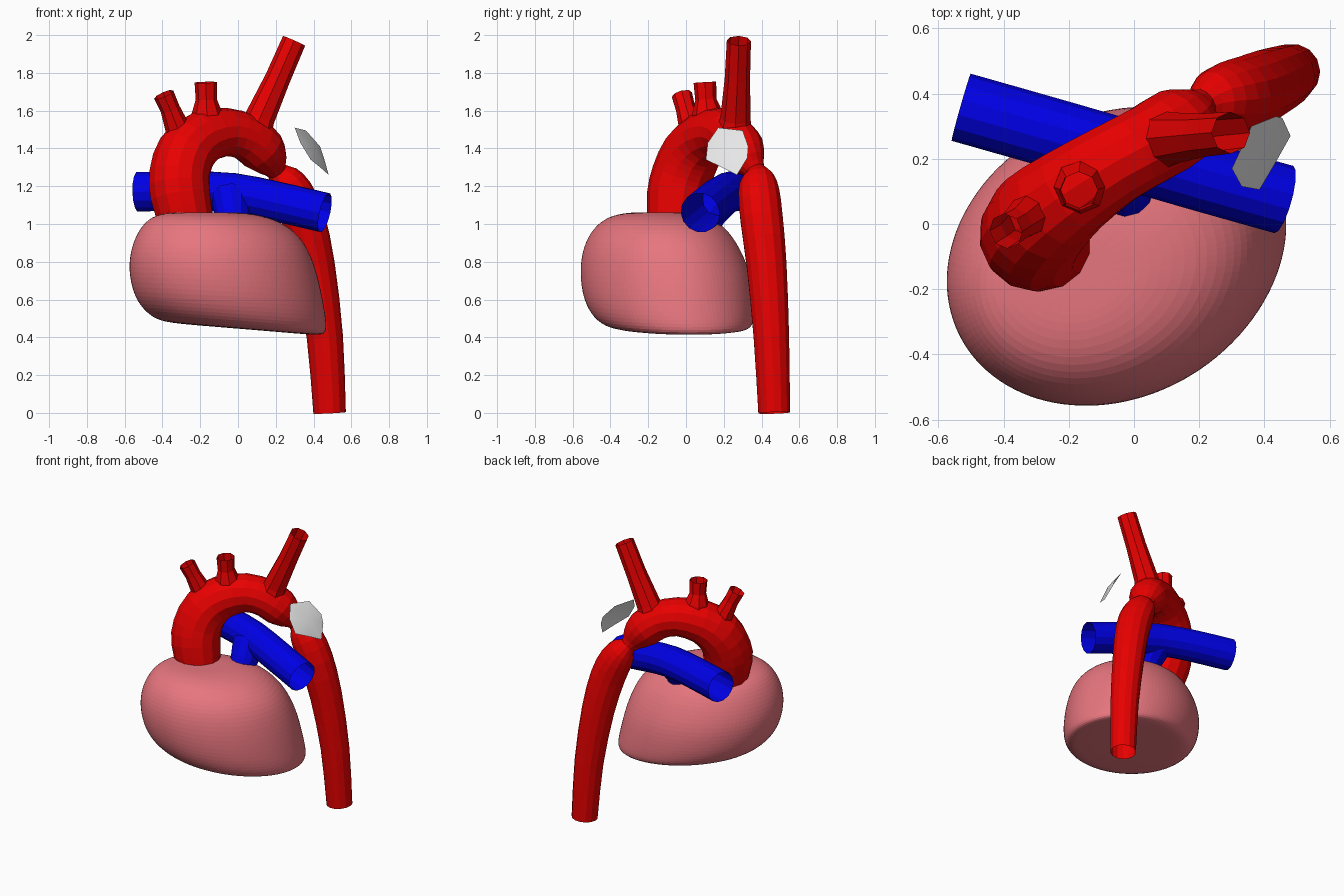
import bpy, bmesh, math
from mathutils import Vector


def material(name, rgb):
    m = bpy.data.materials.new(name)
    m.diffuse_color = (*rgb, 1)
    return m


RED = material("artery red", (0.8, 0.0, 0.0))
BLUE = material("vein blue", (0.0, 0.0, 0.8))
PINK = material("muscle pink", (0.8, 0.18, 0.21))
GREY = material("patch grey", (0.8, 0.8, 0.8))


def finish(bm, name, mat):
    bmesh.ops.recalc_face_normals(bm, faces=bm.faces)
    me = bpy.data.meshes.new(name)
    bm.to_mesh(me)
    bm.free()
    me.materials.append(mat)
    ob = bpy.data.objects.new(name, me)
    bpy.context.collection.objects.link(ob)
    return ob


def bridge(bm, rings):
    for r0, r1 in zip(rings, rings[1:]):
        n = len(r0)
        for i in range(n):
            j = (i + 1) % n
            bm.faces.new((r0[i], r0[j], r1[j], r1[i]))


def smooth_path(pts, steps):
    """Catmull-Rom through (x, y, z, radius) points."""
    p = [Vector(q) for q in pts]
    p = [2 * p[0] - p[1]] + p + [2 * p[-1] - p[-2]]
    out = []
    for a, b, c, d in zip(p, p[1:], p[2:], p[3:]):
        for k in range(steps):
            t = k / steps
            out.append(0.5 * (2 * b + (c - a) * t + (2 * a - 5 * b + 4 * c - d) * t * t
                              + (3 * b - a - 3 * c + d) * t ** 3))
    return out + [p[-2]]


def tube(name, pts, mat, sides=12, steps=2):
    """Open-ended vessel swept along a path with changing radius."""
    path = smooth_path(pts, steps)
    bm = bmesh.new()
    rings, u = [], Vector((0, 1, 0))
    for i, q in enumerate(path):
        tan = (path[min(i + 1, len(path) - 1)] - path[max(i - 1, 0)]).to_3d().normalized()
        u = (u - tan * u.dot(tan)).normalized()
        v = tan.cross(u)
        rings.append([bm.verts.new(q.to_3d() + q.w * (u * math.cos(a) + v * math.sin(a)))
                      for a in (2 * math.pi * k / sides for k in range(sides))])
    bridge(bm, rings)
    return finish(bm, name, mat)


# heart: skewed oval rings (z, xmin, xmax, ymin, ymax, slope), smoothed
levels = [
    (0.446, -0.20, 0.24, -0.18, 0.16, -0.08),
    (0.446, -0.34, 0.41, -0.33, 0.29, -0.085),
    (0.455, -0.44, 0.472, -0.44, 0.355, -0.085),
    (0.520, -0.515, 0.472, -0.51, 0.365, -0.07),
    (0.610, -0.56, 0.455, -0.55, 0.362, -0.05),
    (0.730, -0.582, 0.428, -0.565, 0.347, -0.03),
    (0.850, -0.575, 0.385, -0.555, 0.30, 0),
    (0.950, -0.54, 0.32, -0.515, 0.24, 0),
    (1.030, -0.48, 0.20, -0.44, 0.155, 0),
    (1.060, -0.39, 0.04, -0.33, 0.03, 0),
    (1.062, -0.28, -0.06, -0.23, -0.06, 0),
]
bm = bmesh.new()
rings = []
for z, x0, x1, y0, y1, slope in levels:
    ring = []
    for k in range(28):
        a = 2 * math.pi * k / 28
        x = (x0 + x1) / 2 + (x1 - x0) / 2 * math.cos(a)
        y = (y0 + y1) / 2 + (y1 - y0) / 2 * math.sin(a + 0.14)
        ring.append(bm.verts.new((x, y, z + slope * x)))
    rings.append(ring)
bridge(bm, rings)
bm.faces.new(rings[0])
bm.faces.new(rings[-1])
heart = finish(bm, "heart", PINK)
sub = heart.modifiers.new("smooth", 'SUBSURF')
sub.levels = sub.render_levels = 2

# aorta: arch, narrowed waist, then the descending part
tube("aorta", [
    (-0.27, -0.06, 1.00, 0.145), (-0.305, -0.045, 1.15, 0.162), (-0.31, -0.02, 1.26, 0.162),
    (-0.275, 0.03, 1.375, 0.158), (-0.19, 0.10, 1.455, 0.143), (-0.06, 0.185, 1.487, 0.128),
    (0.05, 0.245, 1.455, 0.125), (0.13, 0.295, 1.39, 0.125), (0.178, 0.335, 1.325, 0.09),
    (0.205, 0.365, 1.28, 0.055), (0.24, 0.38, 1.24, 0.088), (0.285, 0.386, 1.17, 0.11),
    (0.345, 0.40, 1.03, 0.115), (0.405, 0.427, 0.78, 0.108), (0.46, 0.452, 0.40, 0.096),
    (0.485, 0.467, 0.0, 0.086)], RED, sides=14)

# three branches on top of the arch
branches = {
    "right_branch": [(-0.29, 0.04, 1.42, 0.08), (-0.325, 0.025, 1.52, 0.064),
                     (-0.36, -0.002, 1.61, 0.052), (-0.393, -0.022, 1.685, 0.055)],
    "middle_branch": [(-0.16, 0.12, 1.48, 0.10), (-0.165, 0.113, 1.59, 0.08),
                      (-0.168, 0.105, 1.66, 0.056), (-0.17, 0.10, 1.75, 0.06)],
    "left_branch": [(0.07, 0.25, 1.44, 0.105), (0.115, 0.262, 1.56, 0.08),
                    (0.21, 0.272, 1.77, 0.067), (0.297, 0.28, 1.97, 0.064)],
}
for name, pts in branches.items():
    tube(name, pts, RED, sides=8, steps=1)

# pulmonary artery: cross tube and trunk
tube("pulmonary_artery", [(-0.53, 0.358, 1.17, 0.107), (-0.28, 0.287, 1.175, 0.107),
                          (-0.03, 0.215, 1.165, 0.107), (0.20, 0.148, 1.12, 0.107),
                          (0.46, 0.075, 1.06, 0.107)], BLUE, sides=14)
tube("pulmonary_trunk", [(-0.03, 0.08, 0.96, 0.085), (-0.03, 0.12, 1.05, 0.092),
                         (-0.04, 0.19, 1.15, 0.11)], BLUE)

# curved repair patch floating beside the waist
rim = [(0.30, 0.17, 1.51), (0.36, 0.30, 1.495), (0.435, 0.33, 1.41), (0.455, 0.325, 1.35),
       (0.48, 0.27, 1.26), (0.435, 0.19, 1.30), (0.385, 0.105, 1.34), (0.33, 0.115, 1.43)]
bm = bmesh.new()
outer = [bm.verts.new(p) for p in rim]
mid = bm.verts.new((0.41, 0.22, 1.405))
for i in range(8):
    bm.faces.new((mid, outer[i], outer[(i + 1) % 8]))
patch = finish(bm, "patch", GREY)
for p in patch.data.polygons:
    p.use_smooth = True
